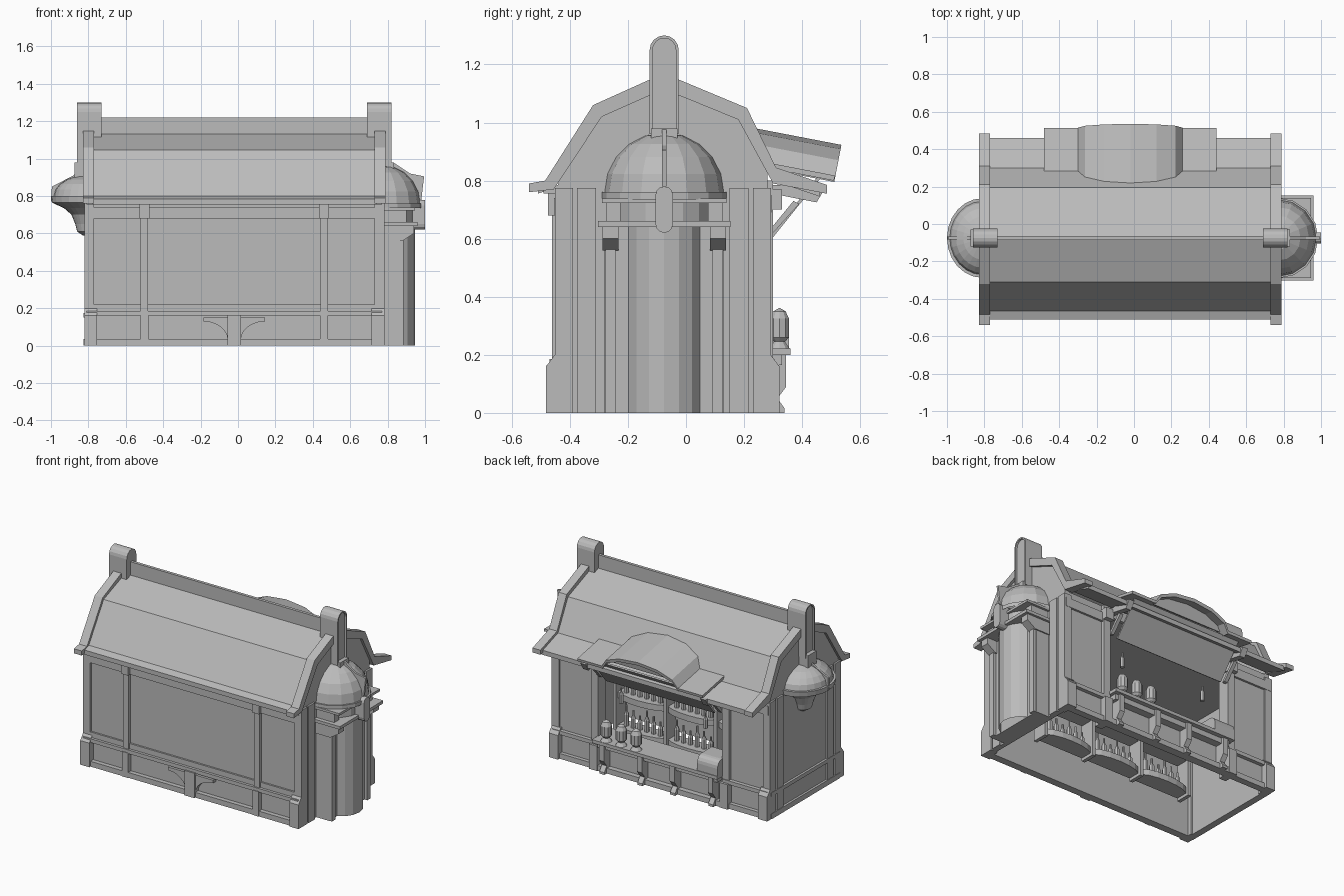
import bpy, bmesh
from math import sin, cos, pi

if "Cube" in bpy.data.objects:
    bpy.data.objects.remove(bpy.data.objects["Cube"])

grey = bpy.data.materials.new("plain_grey")
grey.use_nodes = True
grey.diffuse_color = (0.5, 0.5, 0.5, 1)
grey.node_tree.nodes["Principled BSDF"].inputs["Base Color"].default_value = (0.5, 0.5, 0.5, 1)

MID = -0.075            # ridge line in y
CX = -0.02              # middle of the long walls in x
X0, X1 = -0.81, 0.77    # outer faces of the end walls
Y0, Y1 = -0.44, 0.28    # outer faces of the long walls


def finish(name, bm):
    bmesh.ops.recalc_face_normals(bm, faces=bm.faces)
    mesh = bpy.data.meshes.new(name)
    bm.to_mesh(mesh)
    bm.free()
    mesh.materials.append(grey)
    obj = bpy.data.objects.new(name, mesh)
    bpy.context.collection.objects.link(obj)
    return obj


def prism(name, pts, axis, a, b):
    """Extrude a closed profile along an axis."""
    place = {"x": lambda p, t: (t, p[0], p[1]),
             "y": lambda p, t: (p[0], t, p[1]),
             "z": lambda p, t: (p[0], p[1], t)}[axis]
    bm = bmesh.new()
    near = [bm.verts.new(place(p, a)) for p in pts]
    far = [bm.verts.new(place(p, b)) for p in pts]
    bm.faces.new(near)
    bm.faces.new(far)
    for i in range(len(pts)):
        j = (i + 1) % len(pts)
        bm.faces.new((near[i], near[j], far[j], far[i]))
    return finish(name, bm)


def box(name, x0, x1, y0, y1, z0, z1):
    return prism(name, [(x0, y0), (x1, y0), (x1, y1), (x0, y1)], "z", z0, z1)


def strip(pts, t):
    """Turn an open line into a closed band of vertical thickness t."""
    return pts + [(u, v - t) for u, v in reversed(pts)]


def arc(cu, cv, ru, rv, a0, a1, n):
    return [(cu + ru * cos(a0 + (a1 - a0) * i / n), cv + rv * sin(a0 + (a1 - a0) * i / n))
            for i in range(n + 1)]


def arch(r, foot):
    """Upright outline with a round head, centred on the ridge line."""
    return [(MID - r, foot)] + arc(MID, 1.25, r, r, pi, 0, 8) + [(MID + r, foot)]


def revolve(name, profile, x, y, n, start=0.0, sweep=2 * pi):
    bm = bmesh.new()
    rings = [[bm.verts.new((x + r * cos(start + sweep * i / n), y + r * sin(start + sweep * i / n), z))
              for i in range(n + 1)] for r, z in profile]
    for low, high in zip(rings, rings[1:]):
        for i in range(n):
            bm.faces.new((low[i], low[i + 1], high[i + 1], high[i]))
    bmesh.ops.remove_doubles(bm, verts=bm.verts, dist=0.0005)
    return finish(name, bm)


# Roof, ridge board, ceiling and gable ends
roof = [(-0.51, 0.785), (-0.465, 0.80), (-0.31, 1.045), (MID, 1.135), (0.195, 1.03), (0.30, 0.83), (0.46, 0.775)]
trim = [(-0.54, 0.79), (-0.485, 0.80), (-0.32, 1.06), (-0.12, 1.15), (-0.03, 1.15),
        (0.21, 1.05), (0.31, 0.845), (0.485, 0.785)]
trim += [(0.485, 0.755), (0.30, 0.79), (0.18, 1.01), (-0.04, 1.1), (-0.11, 1.1),
         (-0.29, 1.02), (-0.455, 0.77), (-0.54, 0.76)]
prism("roof", strip(roof, 0.03), "x", -0.78, 0.74)
prism("ridge_board", [(MID - 0.01, 1.1), (MID + 0.01, 1.1), (MID + 0.01, 1.22), (MID - 0.01, 1.22)], "x", -0.74, 0.7)
box("ceiling", X0 + 0.02, X1 - 0.02, Y0 + 0.01, Y1 - 0.01, 0.755, 0.77)
gable = [(Y0, 0), (Y0, 0.82), (-0.30, 1.04), (MID, 1.125), (0.19, 1.03), (Y1, 0.85), (Y1, 0)]
for side, out, inn in (("left", X1, 0.73), ("right", X0, -0.77)):
    s = 1 if out > 0 else -1
    prism(side + "_end_wall", gable, "x", out, out - s * 0.03)
    prism(side + "_gable_trim", trim, "x", inn, out + s * 0.018)
    # Chimney with a rounded head, a raised edge and a stepped foot
    prism(side + "_chimney", arch(0.05, 0.96), "x", out - s * 0.08, out + s * 0.038)
    prism(side + "_chimney_edge", arch(0.05, 0.96) + arch(0.04, 0.96)[::-1], "x", out + s * 0.038, out + s * 0.05)
    box(side + "_chimney_foot", out, out + s * 0.065, MID - 0.045, MID + 0.045, 0.88, 0.98)
    # Corner piers
    for y in (Y0, Y1):
        t = 1 if y > 0 else -1
        box(side + "_corner_pier", out - s * 0.04, out + s * 0.012, y + t * 0.012, y - t * 0.05, 0, 0.775)
        box(side + "_inner_pier", out, out + s * 0.012, y - t * 0.065, y - t * 0.13, 0, 0.775)
        foot = [(y, 0), (y + t * 0.042, 0), (y + t * 0.042, 0.16), (y + t * 0.012, 0.2), (y, 0.2)]
        prism(side + "_pier_foot", foot, "x", out - s * 0.055, out + s * 0.012)
box("right_end_base_rail", X0 - 0.015, X0, Y0, Y1, 0.15, 0.175)
box("right_end_ground_rail", X0 - 0.015, X0, Y0, Y1, 0, 0.035)

# Front wall with panels
box("front_wall", X0, X1, Y0, Y0 + 0.02, 0, 0.79)
box("front_eave_board", X0, X1, -0.49, Y0, 0.755, 0.785)
box("front_frieze", X0, X1, Y0 - 0.014, Y0, 0.68, 0.74)
box("front_base_rail", X0, X1, Y0 - 0.03, Y0, 0.16, 0.185)
box("front_low_rail", X0, X1, Y0 - 0.012, Y0, 0.185, 0.22)
box("front_ground_rail", X0, X1, Y0 - 0.03, Y0, 0, 0.035)
for x in (CX - 0.48, CX + 0.48):
    box("front_post", x - 0.02, x + 0.02, Y0 - 0.022, Y0, 0, 0.76)
    box("front_post_foot", x - 0.022, x + 0.022, Y0 - 0.034, Y0, 0, 0.165)
    box("front_post_head", x - 0.026, x + 0.026, Y0 - 0.035, Y0, 0.68, 0.76)
prop = [(CX - 0.035, 0), (CX + 0.035, 0)] + arc(CX + 0.165, 0.03, 0.13, 0.1, pi, pi / 2, 6)
prop += [(CX + 0.165, 0.15), (CX - 0.165, 0.15)] + arc(CX - 0.165, 0.03, 0.13, 0.1, pi / 2, 0, 6)
prism("front_centre_bracket", prop, "y", Y0 - 0.03, Y0)
box("front_centre_block", CX - 0.036, CX + 0.036, Y0 - 0.04, Y0, 0, 0.165)

# Back walls on both sides of the serving opening
for side, a, b in (("left", 0.44, X1), ("right", X0, -0.48)):
    box(side + "_back_wall", a, b, Y1 - 0.02, Y1, 0, 0.80)
    box(side + "_back_base_rail", a, b, Y1, Y1 + 0.025, 0.16, 0.185)
    box(side + "_back_ground_rail", a, b, Y1, Y1 + 0.025, 0, 0.035)
    box(side + "_back_frieze", a, b, Y1, Y1 + 0.014, 0.69, 0.75)
    e = 0.46 if a > 0 else -0.50
    box(side + "_opening_post", e - 0.025, e + 0.025, Y1 - 0.06, Y1 + 0.02, 0, 0.80)
    box(side + "_opening_post_foot", e - 0.03, e + 0.03, Y1, Y1 + 0.04, 0, 0.165)
    box(side + "_opening_post_head", e - 0.03, e + 0.03, Y1, Y1 + 0.05, 0.70, 0.77)
box("opening_lintel", -0.48, 0.44, Y1 - 0.02, Y1, 0.75, 0.83)
box("opening_low_wall", -0.48, 0.44, Y1 - 0.02, Y1, 0, 0.2)

# Counter with supports, jars, lanterns and a till
box("counter_top", -0.48, 0.44, 0.16, 0.36, 0.2, 0.222)
box("counter_apron", -0.46, 0.42, Y1, 0.33, 0.165, 0.2)
box("counter_low_rail", -0.48, 0.44, Y1, 0.315, 0, 0.035)
for x in (-0.42, -0.14, 0.1, 0.38):
    leg = [(Y1, 0), (0.34, 0), (0.34, 0.015), (0.315, 0.05), (0.345, 0.09), (0.345, 0.2), (Y1, 0.2)]
    prism("counter_bracket", leg, "x", x - 0.018, x + 0.018)
jar = [(0, 0.222), (0.036, 0.222), (0.02, 0.245), (0.034, 0.26), (0.034, 0.325), (0.022, 0.35), (0, 0.362)]
for x in (0.36, 0.25, 0.14):
    revolve("counter_jar", jar, x, 0.322, 10)
till = [(0.2, 0.222), (0.355, 0.222), (0.355, 0.27)] + arc(0.31, 0.27, 0.045, 0.05, 0, pi / 2, 4) + [(0.2, 0.32)]
prism("till", till, "x", -0.48, -0.33)
for x in (-0.32, 0.30):
    revolve("lantern", [(0, 0.46), (0.014, 0.46), (0.014, 0.52), (0.006, 0.535), (0.006, 0.56), (0, 0.56)], x, 0.25, 6)

# Arched awning over the opening, tilted down, with a slanted sign panel beneath
curve = arc(CX, 0, 0.28, 0.108, pi, 0, 6)
for part in (prism("awning", strip([(-0.48, 0)] + curve + [(0.44, 0)], 0.018), "y", -0.125, 0.12),
             prism("awning_arch", strip(curve, 0.022), "y", -0.2, 0.122),
             prism("awning_lunette", curve, "y", 0.05, 0.06)):
    part.location = (0, 0.395, 0.84)
    part.rotation_euler.x = -0.19
prism("sign_panel", [(0.29, 0.61), (0.30, 0.605), (0.465, 0.81), (0.455, 0.815)], "x", -0.42, 0.38)
for x in (-0.46, 0.42):
    prism("awning_ledge", [(0.22, 0.77), (0.45, 0.725), (0.48, 0.775), (0.22, 0.79)], "x", x - 0.02, x + 0.02)
    prism("awning_strut", [(0.28, 0.62), (0.30, 0.62), (0.39, 0.72), (0.37, 0.73)], "x", x - 0.012, x + 0.012)

# Bow-fronted inner shelves with bottles
bottle = [(0, 0), (0.016, 0), (0.016, 0.05), (0.007, 0.065), (0.007, 0.09), (0, 0.09)]
BACK = -0.2
for z in (0.06, 0.28):
    for bay in range(3):
        x = -0.33 + bay * 0.37
        shape = [(x - 0.185, BACK)] + arc(x, BACK + 0.06, 0.185, 0.06, pi, 0, 8) + [(x + 0.185, BACK)]
        prism("shelf", shape, "z", z, z + 0.04)
        for i in range(6):
            tall = 1.0 + 0.25 * (i % 3)
            revolve("bottle", [(r, z + 0.04 + h * tall) for r, h in bottle], x - 0.125 + i * 0.05, BACK + 0.06, 6)
for i in range(4):
    x = -0.515 + i * 0.37
    box("shelf_divider", x - 0.012, x + 0.012, BACK, BACK + 0.1, 0.04, 0.5)

# Left end turret: backing, round shaft, cornices and dome
box("turret_backing", X1, 0.865, MID - 0.205, MID + 0.205, 0, 0.65)
revolve("turret_shaft", [(0.135, 0), (0.135, 0.64)], 0.81, MID, 8, -pi / 2, pi)
for s in (-1, 1):
    y = MID + s * 0.185
    box("turret_pilaster", X1, 0.885, y - 0.018, y + 0.018, 0, 0.6)
    prism("turret_bracket", [(X1, 0.56), (0.88, 0.56), (0.94, 0.6), (0.94, 0.64), (X1, 0.64)], "y",
          y - 0.028, y + 0.028)
box("turret_lower_cornice", X1, 0.96, MID - 0.228, MID + 0.228, 0.64, 0.66)
revolve("turret_drum", [(0.17, 0.66), (0.17, 0.73)], X1, MID, 8, -pi / 2, pi)
for s in (-1, 1):
    box("turret_drum_block", X1, 0.9, MID + s * 0.2, MID + s * 0.15, 0.66, 0.73)
box("turret_upper_cornice", X1, 0.945, MID - 0.215, MID + 0.215, 0.722, 0.738)
dome = [(0.215, 0.735), (0.215, 0.76)] + arc(0, 0.76, 0.205, 0.205, 0, pi / 2, 5)
revolve("turret_dome", dome, X1, MID, 8, -pi / 2, pi)
prism("turret_crest", [(0.83, 0.98), (0.92, 0.92), (0.995, 0.905), (0.98, 0.78), (0.8, 0.78)], "y",
      MID - 0.007, MID + 0.007)
medallion = arc(MID, 0.75, 0.03, 0.03, 0, pi, 6) + arc(MID, 0.65, 0.03, 0.03, pi, 2 * pi, 6)
prism("turret_medallion", medallion, "x", 0.93, 1.0)

# Right end oriel: half dome on a hollow curved bowl
bowl = [(0.02, 0.59), (0.05, 0.61), (0.06, 0.65), (0.08, 0.70), (0.12, 0.735), (0.185, 0.765), (0.19, 0.80)]
dome = arc(0, 0.80, 0.175, 0.11, 0, pi / 2, 5)
oriel = revolve("oriel_hood", bowl + dome, 0, 0, 12, pi / 2, pi)
oriel.location = (X0, MID, 0)
oriel.scale.y = 1.12
prism("oriel_crest", [(-0.82, 0.98), (-0.88, 0.91), (-0.995, 0.85), (-1.0, 0.77), (-0.82, 0.77)], "y",
      MID - 0.007, MID + 0.007)
